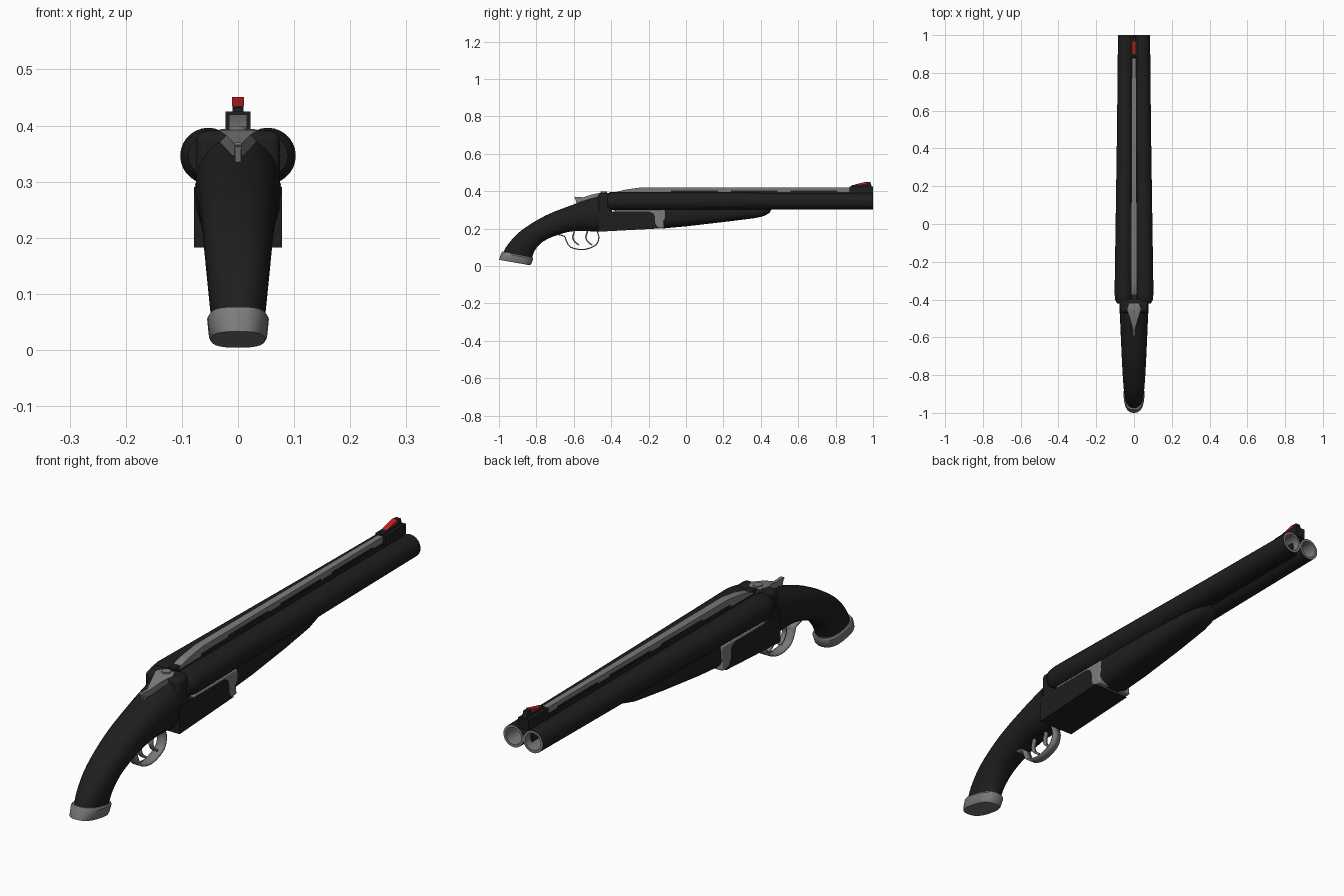
import bpy, bmesh, math
from mathutils import Vector

if "Cube" in bpy.data.objects:
    bpy.data.objects.remove(bpy.data.objects["Cube"])


def material(name, rgb):
    m = bpy.data.materials.new(name)
    m.use_nodes = True
    m.diffuse_color = (*rgb, 1)
    m.node_tree.nodes["Principled BSDF"].inputs["Base Color"].default_value = (*rgb, 1)
    return m


black = material("matte_black", (0.013, 0.013, 0.013))
grey = material("steel_grey", (0.2, 0.2, 0.2))
red = material("sight_red", (0.55, 0.015, 0.015))


def finish(name, bm, mats, bevel=0):
    bmesh.ops.recalc_face_normals(bm, faces=bm.faces[:])
    me = bpy.data.meshes.new(name)
    bm.to_mesh(me)
    bm.free()
    for m in mats:
        me.materials.append(m)
    me.shade_smooth()
    me.set_sharp_from_angle(angle=math.radians(35))
    ob = bpy.data.objects.new(name, me)
    bpy.context.collection.objects.link(ob)
    if bevel:
        b = ob.modifiers.new("bevel", 'BEVEL')
        b.width, b.segments, b.limit_method = bevel, 3, 'ANGLE'
    return ob


def loft(name, sections, mats, n=28, power=2.0, split=None):
    """Skin rounded sections (top yz, bottom yz, half width, centre x)."""
    bm = bmesh.new()
    rings = []
    for top, bot, hw, cx in sections:
        t, b = Vector((cx, *top)), Vector((cx, *bot))
        mid, axis = (t + b) / 2, (t - b) / 2
        ring = []
        for i in range(n):
            a = math.tau * i / n
            c, s = math.cos(a), math.sin(a)
            u = math.copysign(abs(c) ** (2 / power), c)
            v = math.copysign(abs(s) ** (2 / power), s)
            ring.append(bm.verts.new(mid + axis * u + Vector((hw * v, 0, 0))))
        rings.append(ring)
    for k, (p, q) in enumerate(zip(rings, rings[1:])):
        for i in range(n):
            j = (i + 1) % n
            f = bm.faces.new((p[i], p[j], q[j], q[i]))
            f.material_index = int(split is not None and k >= split)
    bm.faces.new(rings[0])
    bm.faces.new(rings[-1]).material_index = int(split is not None)
    return finish(name, bm, mats)


def extrude(name, pts, width, mat, bevel=0):
    """Side profile in y, z widened to both sides; width may depend on y."""
    hw = width if callable(width) else lambda y: width
    bm = bmesh.new()
    sides = [[bm.verts.new((s * hw(y), y, z)) for y, z in pts] for s in (-1, 1)]
    for side in sides:
        bm.faces.new(side)
    for i in range(len(pts)):
        j = (i + 1) % len(pts)
        bm.faces.new((sides[0][i], sides[0][j], sides[1][j], sides[1][i]))
    return finish(name, bm, [mat], bevel)


def box(name, y0, y1, z0, z1, hw, mat, bevel=0):
    return extrude(name, [(y0, z0), (y1, z0), (y1, z1), (y0, z1)], hw, mat, bevel)


def smooth_path(pts, steps=6):
    """Catmull-Rom path through the points."""
    p = [Vector(q) for q in [pts[0], *pts, pts[-1]]]
    out = []
    for a, b, c, d in zip(p, p[1:], p[2:], p[3:]):
        for i in range(steps):
            t = i / steps
            out.append(b + (c - a) * t / 2 + (a * 2 - b * 5 + c * 4 - d) * t * t / 2
                       + (b * 3 - a - c * 3 + d) * t ** 3 / 2)
    return out + [p[-1]]


def ribbon(name, pts, hw, thick, mat):
    path = smooth_path(pts)
    bm = bmesh.new()
    rows = [[bm.verts.new((s * hw, *p)) for s in (-1, 1)] for p in path]
    for a, b in zip(rows, rows[1:]):
        bm.faces.new((a[0], a[1], b[1], b[0]))
    ob = finish(name, bm, [mat])
    sol = ob.modifiers.new("thickness", 'SOLIDIFY')
    sol.thickness, sol.offset = thick, 0


# Twin hollow barrels, grey at the rim and in the bore
for side, label in ((1, "left"), (-1, "right")):
    stations = [(-0.42, 0.036, 0.053), (-0.405, 0.046, 0.053), (-0.37, 0.05, 0.053),
                (-0.1, 0.048, 0.051), (0.5, 0.045, 0.045), (1.0, 0.043, 0.042),
                (1.0, 0.033, 0.042), (0.5, 0.033, 0.045)]
    loft(label + "_barrel",
         [((y, 0.346 + r), (y, 0.346 - r), r, side * x) for y, r, x in stations],
         [black, grey], split=5)

# Rib with dark vents over a filler strip
box("barrel_filler", -0.41, 0.97, 0.32, 0.396, 0.016, black)


def rib_width(y):
    return 0.014 + 0.004 * (1 - y)


extrude("top_rib", [(-0.39, 0.385), (-0.38, 0.394), (-0.32, 0.409), (-0.24, 0.42),
                    (0.89, 0.42), (0.89, 0.394)], lambda y: rib_width(y) - 0.003, grey)
for i in range(3):
    y = -0.08 + 0.32 * i
    box("rib_vent", y, y + 0.25, 0.396, 0.403, lambda y: rib_width(y) - 0.002, black)

# Front sight with red insert
box("sight_base", 0.875, 1.0, 0.385, 0.425, 0.022, black)
extrude("sight_blade", [(0.88, 0.42), (0.885, 0.431), (0.97, 0.449), (0.985, 0.449),
                        (0.995, 0.42)], 0.01, black)
extrude("sight_insert", [(0.9, 0.435), (0.965, 0.451), (0.965, 0.438)], 0.0108, red)

# Receiver, breech and the grey frame showing ahead of it
extrude("receiver", [(-0.47, 0.183), (-0.135, 0.201), (-0.155, 0.212), (-0.165, 0.23),
                     (-0.165, 0.262), (-0.172, 0.28), (-0.195, 0.29), (-0.47, 0.29)],
        0.078, black)
box("breech", -0.47, -0.395, 0.25, 0.391, 0.075, black, 0.018)
extrude("hinge_frame", [(-0.38, 0.22), (-0.16, 0.202), (-0.115, 0.203), (-0.12, 0.24),
                        (-0.11, 0.25), (-0.11, 0.3), (-0.38, 0.3)], 0.077, grey, 0.006)

# Forend tapering under the barrels
forend = [(-0.13, 0.2, 0.073), (0.0, 0.212, 0.073), (0.2, 0.235, 0.067),
          (0.37, 0.256, 0.057), (0.42, 0.268, 0.05), (0.445, 0.283, 0.042),
          (0.46, 0.306, 0.03)]
loft("forend", [((y, 0.34), (y, z), w, 0) for y, z, w in forend], [black], power=2.8)

# Curved pistol grip and butt cap
tops = smooth_path([(-0.465, 0.378), (-0.59, 0.333), (-0.75, 0.27), (-0.88, 0.19),
                    (-0.95, 0.118), (-0.98, 0.065)])
bots = smooth_path([(-0.465, 0.183), (-0.59, 0.187), (-0.68, 0.168), (-0.76, 0.133),
                    (-0.805, 0.088), (-0.825, 0.04)])
last = len(tops) - 1
loft("grip", [(t, b, 0.076 - 0.029 * i / last, 0)
              for i, (t, b) in enumerate(zip(tops, bots))], [black], power=2.3)
loft("butt_cap", [((-0.983, 0.077), (-0.818, 0.045), 0.05, 0),
                  ((-0.987, 0.07), (-0.817, 0.038), 0.055, 0),
                  ((-0.998, 0.04), (-0.828, 0.01), 0.052, 0),
                  ((-1.0, 0.033), (-0.834, 0.004), 0.048, 0)], [grey], power=2.6)


# Opening lever with pivot and thumb tab
def lever_width(y):
    return 0.036 * max(0.17, 1 - abs(y + 0.455) / 0.115)


extrude("top_lever", [(-0.405, 0.385), (-0.43, 0.394), (-0.455, 0.392), (-0.5, 0.383),
                      (-0.55, 0.367), (-0.59, 0.37), (-0.598, 0.365), (-0.575, 0.345),
                      (-0.5, 0.352), (-0.455, 0.375), (-0.405, 0.375)], lever_width, grey)
extrude("lever_tab", [(-0.595, 0.366), (-0.585, 0.335), (-0.56, 0.335), (-0.55, 0.366)],
        0.005, grey)
bm = bmesh.new()
bmesh.ops.create_cone(bm, cap_ends=True, segments=20, radius1=0.017, radius2=0.017, depth=0.02)
finish("lever_pivot", bm, [grey]).location = (0, -0.44, 0.388)

# Trigger guard and two triggers
ribbon("trigger_guard", [(-0.475, 0.186), (-0.466, 0.15), (-0.485, 0.11), (-0.55, 0.088),
                         (-0.615, 0.1), (-0.64, 0.135), (-0.65, 0.158), (-0.685, 0.168)],
       0.019, 0.006, grey)
for i, y in enumerate((-0.595, -0.525)):
    ribbon("trigger_%d" % (i + 1), [(y, 0.19), (y - 0.01, 0.155), (y, 0.13), (y + 0.022, 0.113)],
           0.008, 0.008, grey)
